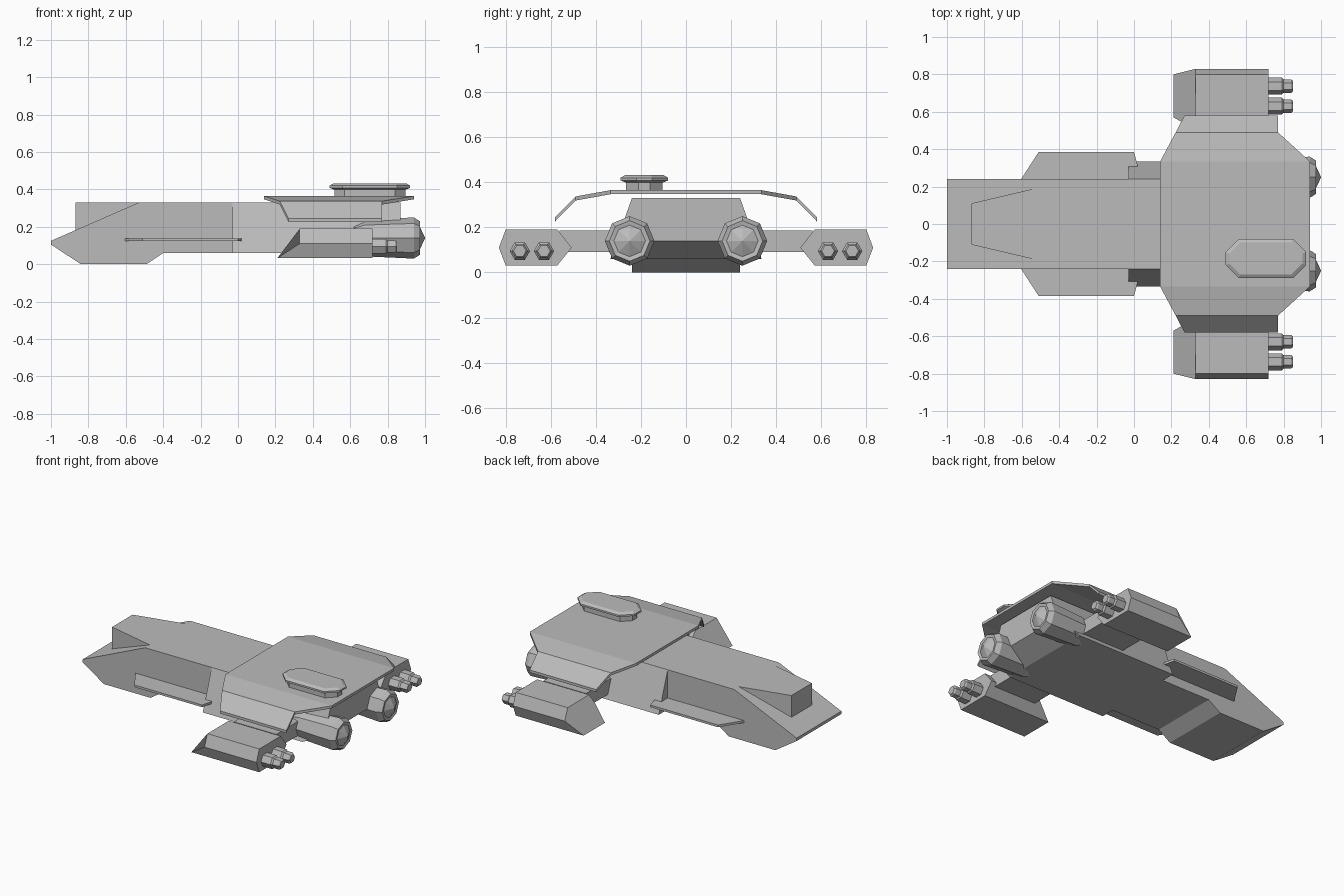
import bpy, bmesh, math

if "Cube" in bpy.data.objects:
    bpy.data.objects.remove(bpy.data.objects["Cube"], do_unlink=True)

GREY = (0.5, 0.5, 0.5)
grey = bpy.data.materials.new("hull_grey")
grey.use_nodes = True
grey.diffuse_color = (*GREY, 1)
grey.node_tree.nodes["Principled BSDF"].inputs["Base Color"].default_value = (*GREY, 1)


def loft(name, rings, mirror=False):
    """Skin a row of matching rings, cap both ends, optionally mirror across y."""
    bm = bmesh.new()
    rows = [[bm.verts.new(p) for p in ring] for ring in rings]
    n = len(rows[0])
    for a, b in zip(rows, rows[1:]):
        for i in range(n):
            j = (i + 1) % n
            bm.faces.new((a[i], a[j], b[j], b[i]))
    bm.faces.new(rows[0])
    bm.faces.new(rows[-1])
    bmesh.ops.recalc_face_normals(bm, faces=bm.faces)
    mesh = bpy.data.meshes.new(name)
    bm.to_mesh(mesh)
    bm.free()
    mesh.materials.append(grey)
    obj = bpy.data.objects.new(name, mesh)
    bpy.context.collection.objects.link(obj)
    if mirror:
        mod = obj.modifiers.new("mirror", "MIRROR")
        mod.use_axis = (False, True, False)
    return obj


def lathe(name, sides, y, z, steps, turn=0.0):
    """Faceted body along x from (x, radius) steps, on both sides."""
    angles = [turn + math.tau * i / sides for i in range(sides)]
    rings = [[(x, y + r * math.cos(a), z + r * math.sin(a)) for a in angles]
             for x, r in steps]
    return loft(name, rings, mirror=True)


def slab(name, outline, z0, z1, mirror=False):
    return loft(name, [[(x, y, z) for x, y in outline] for z in (z0, z1)], mirror)


# Forward hull: side profile carried across the width
profile = [(-1, 0.125), (-1, 0.105), (-0.84, 0), (-0.49, 0), (-0.40, 0.06),
           (-0.03, 0.06), (-0.03, 0.33), (-0.53, 0.33)]
loft("forward_hull", [[(x, y, z) for x, z in profile] for y in (-0.24, 0.24)])

# Raised block on the sloping nose
loft("nose_block", [[(x, -w, 0.12), (x, w, 0.12), (x, w, 0.33), (x, -w, 0.33)]
                    for x, w in ((-0.87, 0.11), (-0.53, 0.19))])

# Rear hull with sloping sides and a cut-up tail
loft("rear_hull", [[(x, -w, z), (x, w, z), (x, 0.24, 0.33), (x, -0.24, 0.33)]
                   for x, w, z in ((-0.03, 0.335, 0.06), (0.72, 0.335, 0.06),
                                   (0.87, 0.307, 0.14))])

# Thin side fins
slab("side_fin", [(-0.61, 0.23), (-0.51, 0.385), (0, 0.385), (0.02, 0.31), (0.02, 0.23)],
     0.123, 0.138, mirror=True)

# Bent armour deck over the rear hull
half = [(0.58, 0.27, 0.77, 0.245), (0.49, 0.223, 0.77, 0.337), (0.335, 0.14, 0.94, 0.365)]
stations = [(-y, a, b, z) for y, a, b, z in half] + half[::-1]
loft("armour_deck", [[(a, y, z), (b, y, z), (b, y, z - 0.018), (a, y, z - 0.018)]
                     for y, a, b, z in stations])


# Sensor turret, offset to the right
def turret_ring(inset, z):
    lx, ly, c = 0.215 - inset, 0.105 - inset, 0.07 - inset * 0.6
    corner = [(lx, ly - c), (lx - c, ly)]
    pts = corner + [(-x, y) for x, y in corner[::-1]]
    pts += [(-x, -y) for x, y in pts]
    return [(0.705 + x, -0.185 + y, z) for x, y in pts]


loft("turret_neck", [turret_ring(0.025, z) for z in (0.36, 0.41)])
loft("turret_cap", [turret_ring(i, z) for i, z in
                    ((0.02, 0.4), (0, 0.408), (0, 0.42), (0.02, 0.432))])

# Main engines with pointed cores
lathe("engine", 8, 0.25, 0.14,
      [(0.62, 0.075), (0.68, 0.098), (0.94, 0.11), (0.972, 0.09),
       (0.968, 0.07), (1.0, 0.001)])

# Weapon pods with raked fronts
section = [(0.83, 0.11, 0.33), (0.80, 0.19, 0.33), (0.57, 0.19, 0.33),
           (0.507, 0.11, 0.33), (0.57, 0.032, 0.21), (0.80, 0.032, 0.21)]
loft("weapon_pod", [[(x, y, z) for y, z, x in section],
                    [(0.72, y, z) for y, z, x in section]], mirror=True)

# Struts joining the pods to the hull
slab("pod_strut", [(0.36, 0.27), (0.68, 0.27), (0.68, 0.56), (0.36, 0.56)],
     0.09, 0.187, mirror=True)

# Twin barrels behind each pod
for label, y in (("inner_barrel", 0.63), ("outer_barrel", 0.737)):
    lathe(label, 6, y, 0.095,
          [(0.70, 0.045), (0.79, 0.045), (0.80, 0.036), (0.84, 0.036), (0.85, 0.028)])
